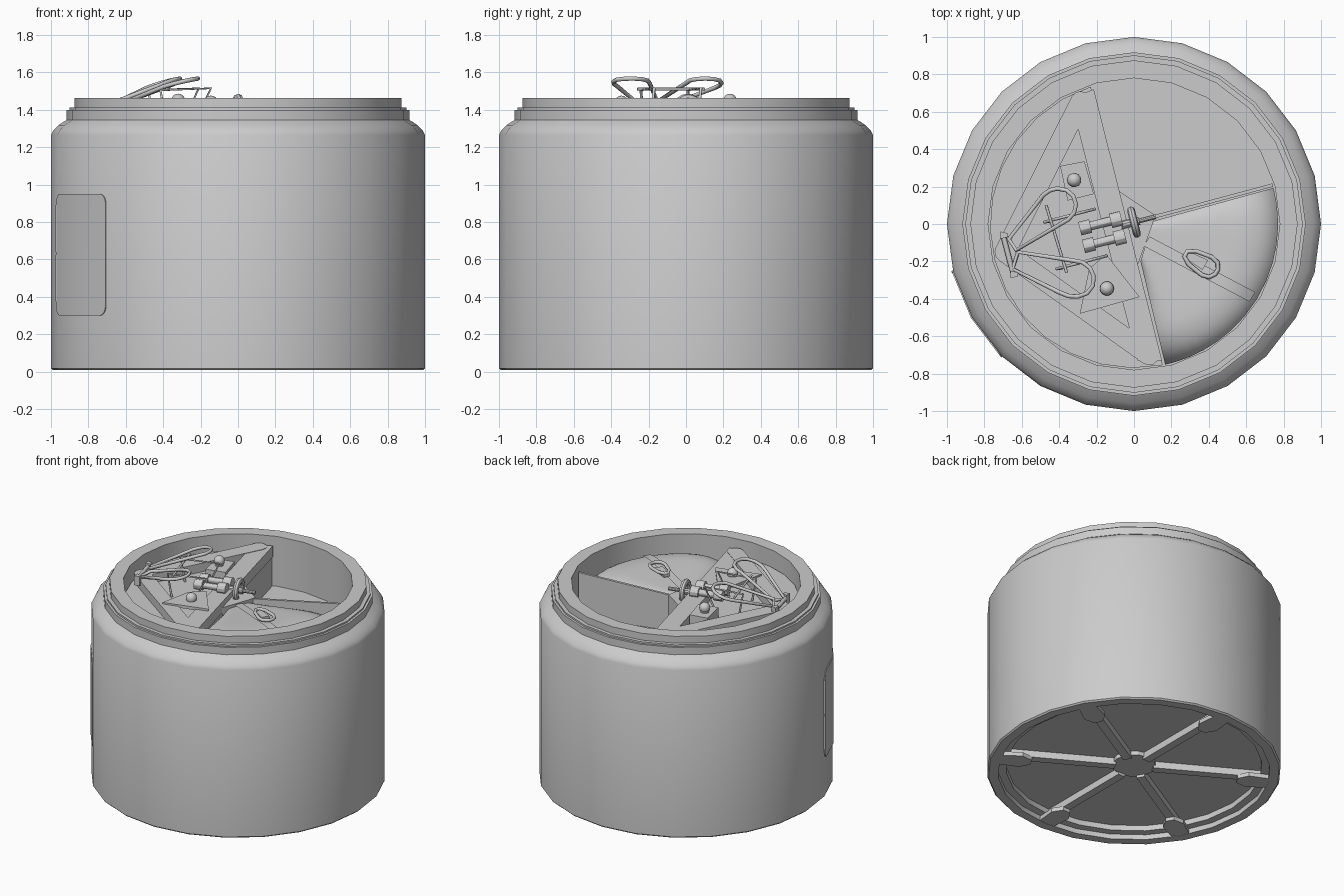
import bpy, bmesh, math
from mathutils import Vector

if "Cube" in bpy.data.objects:
    bpy.data.objects.remove(bpy.data.objects["Cube"])

GREY = bpy.data.materials.new("grey")
GREY.diffuse_color = (0.6, 0.6, 0.6, 1)
GREY.use_nodes = True
GREY.node_tree.nodes["Principled BSDF"].inputs["Base Color"].default_value = GREY.diffuse_color
FLOOR, DECK, PLATE = 1.09, 1.34, 1.405
UNDER = 0.085


def finish(name, bm, smooth=True):
    bmesh.ops.recalc_face_normals(bm, faces=bm.faces)
    me = bpy.data.meshes.new(name)
    bm.to_mesh(me)
    bm.free()
    me.materials.append(GREY)
    ob = bpy.data.objects.new(name, me)
    bpy.context.collection.objects.link(ob)
    if smooth:
        bpy.ops.object.select_all(action='DESELECT')
        ob.select_set(True)
        bpy.context.view_layer.objects.active = ob
        bpy.ops.object.shade_smooth_by_angle(angle=math.radians(30))
    return ob


def lathe(name, profile, base=(0, 0, 0), axis=(0, 0, 1), sides=24, loop=False):
    """Spin (radius, height) points about an axis."""
    bm = bmesh.new()
    vs = [bm.verts.new((r, 0, h)) for r, h in profile]
    es = [bm.edges.new(p) for p in zip(vs, vs[1:])]
    if loop:
        es.append(bm.edges.new((vs[-1], vs[0])))
    bmesh.ops.spin(bm, geom=vs + es, cent=(0, 0, 0), axis=(0, 0, 1),
                   angle=2 * math.pi, steps=sides)
    bmesh.ops.remove_doubles(bm, verts=bm.verts, dist=1e-4)
    rot = Vector((0, 0, 1)).rotation_difference(Vector(axis)).to_matrix()
    bmesh.ops.rotate(bm, verts=bm.verts, matrix=rot)
    bmesh.ops.translate(bm, verts=bm.verts, vec=base)
    return finish(name, bm)


def prism(name, pts, z0, z1):
    bm = bmesh.new()
    low = [bm.verts.new((x, y, z0)) for x, y in pts]
    top = [bm.verts.new((x, y, z1)) for x, y in pts]
    bm.faces.new(low[::-1])
    bm.faces.new(top)
    for i in range(len(pts)):
        bm.faces.new((low[i - 1], low[i], top[i], top[i - 1]))
    return finish(name, bm)


def wire(name, pts, radius, cyclic=False):
    cu = bpy.data.curves.new(name, 'CURVE')
    cu.dimensions = '3D'
    cu.bevel_depth, cu.bevel_resolution = radius, 2
    cu.use_fill_caps = True
    sp = cu.splines.new('POLY')
    sp.points.add(len(pts) - 1)
    for b, p in zip(sp.points, pts):
        b.co = (*p, 1)
    sp.use_cyclic_u = cyclic
    cu.materials.append(GREY)
    ob = bpy.data.objects.new(name, cu)
    bpy.context.collection.objects.link(ob)
    return ob


def polar(r, deg, z=None):
    a = math.radians(deg)
    p = (r * math.cos(a), r * math.sin(a))
    return p if z is None else (*p, z)


def turned(pts, deg):
    c, s = math.cos(math.radians(deg)), math.sin(math.radians(deg))
    return [(x * c - y * s, x * s + y * c) for x, y in pts]


def capsule(a, b, r):
    """Outline of a strip with rounded ends."""
    d = math.degrees(math.atan2(b[1] - a[1], b[0] - a[0]))
    out = []
    for (cx, cy), start in ((b, d - 90), (a, d + 90)):
        for i in range(7):
            x, y = polar(r, start + 30 * i)
            out.append((cx + x, cy + y))
    return out


# Drum shell with stepped collar, open top well and recessed underside
lathe("drum_body", [(0, UNDER), (0.87, UNDER), (0.87, 0.045), (0.925, 0.045), (0.925, 0.008),
                    (0.99, 0.008), (1, 0.018), (1, 1.265), (0.988, 1.29), (0.96, 1.318),
                    (0.918, 1.345), (0.918, 1.40), (0.902, 1.40), (0.902, 1.412),
                    (0.875, 1.412), (0.875, 1.463), (0.78, 1.463), (0.78, FLOOR), (0, FLOOR)])

# Underside ribs, end pads and hub
for k in range(6):
    d = 30 + 60 * k
    prism("bottom_rib", turned([(0.13, -0.03), (0.9, -0.03), (0.9, 0.03), (0.13, 0.03)], d),
          0.035, UNDER + 0.005)
    prism("bottom_pad", turned([(0.71, -0.03), (0.78, -0.075), (0.94, -0.06),
                                (0.94, 0.06), (0.78, 0.075), (0.71, 0.03)], d), 0.01, 0.04)
lathe("bottom_hub", [(0, 0.055), (0.15, 0.055), (0.15, UNDER)], sides=12)

# Side hatch: rounded panel wrapped on the drum facets
bm = bmesh.new()
outline = []
for cx, cz, start in ((1, 1, 0), (-1, 1, 90), (-1, -1, 180), (1, -1, 270)):
    for i in range(5):
        x, z = polar(0.05, start + 22.5 * i)
        outline.append(bm.verts.new((cx * 0.215 + x, 0, 0.625 + cz * 0.275 + z)))
bm.faces.new(outline)
bmesh.ops.bisect_plane(bm, geom=bm.verts[:] + bm.edges[:] + bm.faces[:],
                       plane_co=(0, 0, 0), plane_no=(1, 0, 0))
ext = bmesh.ops.extrude_face_region(bm, geom=bm.faces[:])["geom"]
outer = {v for v in ext if isinstance(v, bmesh.types.BMVert)}
for v in bm.verts:
    deg = 210 + math.degrees(v.co.x)
    r = math.cos(math.radians(7.5)) / math.cos(math.radians(deg % 15 - 7.5))
    r += 0.006 if v in outer else -0.005
    v.co = polar(r, deg, v.co.z)
finish("side_hatch", bm)
for z in (0.375, 0.64):
    wire("hatch_hinge", [polar(1.0, 194.8, z), polar(1.0, 194.8, z + 0.25)], 0.009)

# Equipment deck: one side of the well, with a neck reaching the centre
chord_a, chord_b = 107.5, 281.5
arc = [polar(0.77, chord_a + (chord_b - chord_a) * i / 14) for i in range(15)]
prism("deck_block", arc, FLOOR, DECK)
prism("deck_neck", [(-0.1, 0.19), (0.02, -0.22), (0.10, 0.0), (0.11, 0.05)], FLOOR, 1.36)

# Triangular frame of round-ended strips on the deck
A, B, C = (-0.285, 0.655), (-0.69, -0.15), (0.08, -0.70)
for p, q in ((A, B), (B, C)):
    prism("frame_strip", capsule(p, q, 0.055), DECK - 0.02, PLATE)
prism("frame_beam", [(-0.215, 0.72), (-0.34, 0.67), (-0.17, 0.0), (0.02, -0.73), (0.15, -0.73)],
      DECK - 0.02, PLATE - 0.003)


# Padded cover in one sector of the well
def cover(s, t):
    """Point on the cover: s from apex to rim, t from one straight edge to the other."""
    u = (t + 1) / 2
    inner = Vector((0.035 + 0.065 * u, -0.2 + 0.215 * u))
    rim = Vector(polar(0.77, -77.5 + 92 * u))
    p = inner.lerp(rim, s)
    h = 0.25 + 0.035 * min(1, s * 1.4)
    h *= (1 - 0.12 * t ** 8) * math.sqrt(1 - 0.45 * s ** 10)
    return Vector((p.x, p.y, FLOOR + h - 0.08 * t ** 4 * s ** 5))


def ease(x):
    return math.copysign(1 - (1 - abs(x)) ** 1.5, x)


N, M = 16, 14
bm = bmesh.new()
grid = [[bm.verts.new(cover(ease(j / M), ease(-1 + 2 * i / N))) for i in range(N + 1)]
        for j in range(M + 1)]
for a, b in zip(grid, grid[1:]):
    for i in range(N):
        bm.faces.new((a[i], a[i + 1], b[i + 1], b[i]))
skirt = bmesh.ops.extrude_edge_only(bm, edges=[e for e in bm.edges if e.is_boundary])["geom"]
for v in skirt:
    if isinstance(v, bmesh.types.BMVert):
        v.co.z = FLOOR
finish("padded_cover", bm)

# Strap that follows the cover, with pull handle
side = Vector((*polar(0.03, 59), 0))
bm = bmesh.new()
rows = []
for j in range(13):
    c = cover(0.96 * j / 12, 0) + Vector((0, 0, 0.012))
    rows.append([bm.verts.new(c + side), bm.verts.new(c - side)])
for a, b in zip(rows, rows[1:]):
    bm.faces.new((a[0], a[1], b[1], b[0]))
finish("cover_strap", bm)
ring = [(0.32, 0.015), (0.36, 0.04), (0.45, 0.055), (0.49, 0.045), (0.51, 0.015),
        (0.51, -0.015), (0.49, -0.045), (0.45, -0.055), (0.36, -0.04), (0.32, -0.015)]
wire("pull_handle", [(x, y, 1.395) for x, y in turned(ring, -30)], 0.012, True)
prism("handle_tongue", turned([(0.31, -0.02), (0.44, -0.03), (0.44, 0.03), (0.31, 0.02)], -30),
      1.37, 1.39)

# Thin divider wall that rises toward the rim
bm = bmesh.new()
wall = [bm.verts.new(polar(r, 15, z)) for r, z in
        ((0.06, FLOOR), (0.77, FLOOR), (0.77, 1.42), (0.06, 1.35))]
f = bm.faces.new(wall)
ext = bmesh.ops.extrude_face_region(bm, geom=[f])["geom"]
bmesh.ops.translate(bm, vec=polar(0.018, 105, 0),
                    verts=[v for v in ext if isinstance(v, bmesh.types.BMVert)])
finish("divider_wall", bm, False)

# Two tilted teardrop wire loops, hinged at the outer bracket
for name, x0, x1, pts in (
        ("upper_loop", -0.66, -0.31,
         [(-0.67, -0.08), (-0.485, 0.155), (-0.45, 0.18), (-0.41, 0.19), (-0.36, 0.18),
          (-0.325, 0.15), (-0.31, 0.105), (-0.32, 0.06), (-0.35, 0.025), (-0.63, -0.14)]),
        ("lower_loop", -0.62, -0.215,
         [(-0.65, -0.24), (-0.40, -0.365), (-0.35, -0.385), (-0.30, -0.388), (-0.25, -0.37),
          (-0.22, -0.33), (-0.215, -0.28), (-0.235, -0.235), (-0.275, -0.205), (-0.33, -0.195),
          (-0.62, -0.15)])):
    path = []
    for x, y in pts:
        k = (x - x0) / (x1 - x0)
        path.append((x, y, 1.435 + 0.20 * k - 0.068 * k * k))
    wire(name, path, 0.012, True)
wire("hinge_bar", [(-0.70, -0.06, 1.42), (-0.645, -0.27, 1.42)], 0.014)
for x, y in ((-0.70, -0.06), (-0.645, -0.27)):
    prism("hinge_lug", [(x - 0.015, y - 0.02), (x + 0.025, y - 0.01),
                        (x + 0.025, y + 0.01), (x - 0.015, y + 0.02)], PLATE - 0.03, 1.445)

# Support rods with bent legs
for x, y in ((-0.21, 0.08), (-0.145, -0.17)):
    wire("support_rod", [(x - 0.24, y - 0.065, DECK), (x - 0.27, y - 0.07, 1.505),
                         (x, y, 1.515), (x - 0.08, y - 0.02, DECK)], 0.008)
wire("cross_rod", [(-0.47, 0.10, 1.51), (-0.36, -0.26, 1.51)], 0.008)

# Paired pistons with collars
axis = polar(1, 14, 0)
for x, y in ((-0.29, -0.025), (-0.27, -0.12)):
    lathe("piston", [(0, 0), (0.038, 0), (0.038, 0.06), (0.024, 0.06), (0.024, 0.17),
                     (0.04, 0.17), (0.04, 0.23), (0, 0.23)], (x, y, 1.425), axis, 12)

# Hand wheel with spindle
lathe("hand_wheel", [(0.065 + 0.021 * math.cos(k * math.pi / 4), 0.021 * math.sin(k * math.pi / 4))
                     for k in range(8)], (0, 0.01, 1.40), axis, 20, True)
lathe("wheel_hub", [(0, -0.07), (0.022, -0.07), (0.022, 0.03), (0.013, 0.03),
                    (0.013, 0.12), (0, 0.12)], (0, 0.01, 1.40), axis, 10)

# Ball knobs on base plates
knob = [(0, 0), (0.03, 0), (0.03, 0.02), (0.018, 0.025)]
knob += [(0.038 * math.sin(a), 0.038 - 0.038 * math.cos(a) + 0.005)
         for a in (math.pi * k / 8 for k in range(3, 9))]
prism("knob_base", [(-0.395, 0.31), (-0.265, 0.335), (-0.215, 0.16), (-0.355, 0.125)],
      DECK, PLATE + 0.012)
lathe("ball_knob", knob, (-0.32, 0.235, PLATE), sides=14)
prism("knob_base", [(-0.29, -0.48), (0.03, -0.39), (-0.15, -0.16), (-0.24, -0.24)],
      PLATE - 0.01, PLATE + 0.012)
lathe("ball_knob", knob, (-0.145, -0.345, PLATE - 0.01), sides=14)
